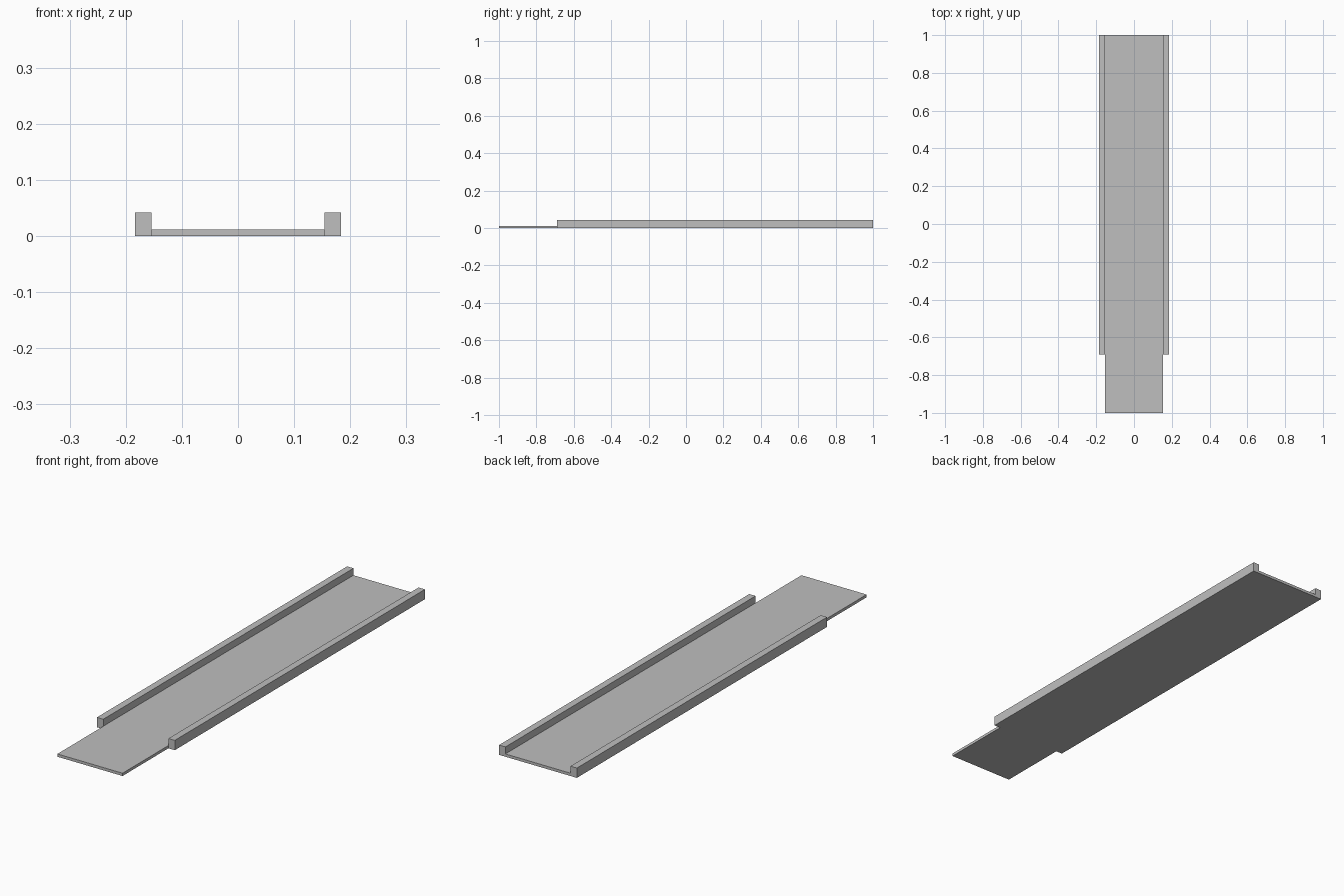
import bpy

# Remove the default object
cube = bpy.data.objects.get("Cube")
if cube:
    bpy.data.objects.remove(cube, do_unlink=True)

# Single flat grey
grey = bpy.data.materials.new("plain_grey")
grey.use_nodes = True
colour = (0.52, 0.52, 0.52, 1.0)
grey.diffuse_color = colour
grey.node_tree.nodes["Principled BSDF"].inputs["Base Color"].default_value = colour


def box(name, low, high):
    """Axis-aligned box between two opposite corners."""
    centre = [(a + b) / 2 for a, b in zip(low, high)]
    size = [b - a for a, b in zip(low, high)]
    bpy.ops.mesh.primitive_cube_add(size=1, location=centre)
    part = bpy.context.object
    part.name = name
    part.scale = size
    bpy.ops.object.transform_apply(location=False, rotation=False, scale=True)
    part.data.materials.append(grey)
    return part


inner, outer = 0.154, 0.184
front, rail_front, back = -1.0, -0.69, 1.0
floor_top, ledge_top, rail_top = 0.012, 0.0145, 0.042

# Long floor plate, projecting past the rails at the front
box("floor_plate", (-inner, front, 0), (inner, back, floor_top))

# One-piece rail on the right
box("right_rail", (-outer, rail_front, 0), (-inner, back, rail_top))

# Left rail standing on its base strip
box("left_rail_base", (inner, rail_front, 0), (outer, back, ledge_top))
box("left_rail", (inner, rail_front, ledge_top), (outer, back, rail_top))
